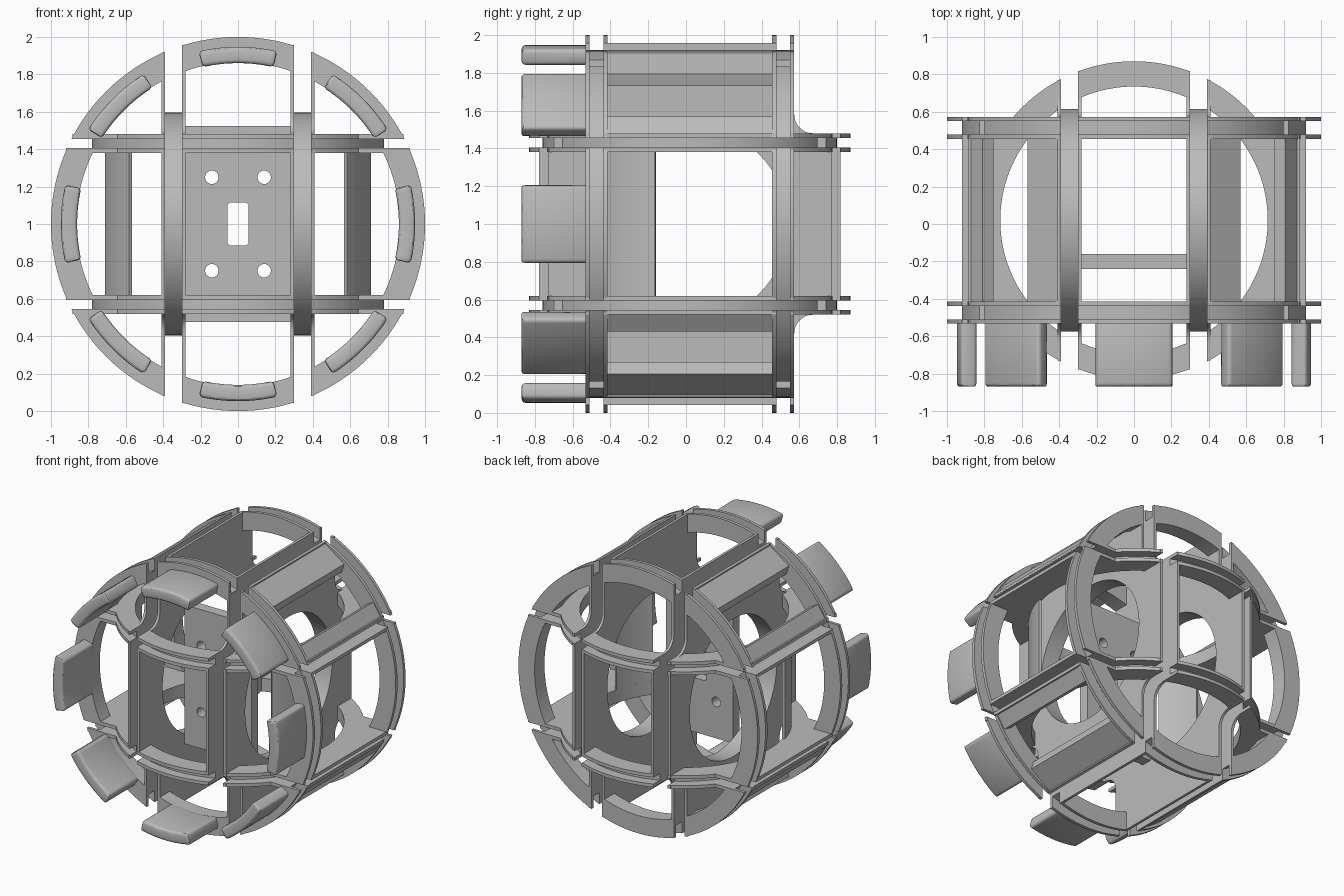
import bpy, bmesh
from math import cos, sin, pi, sqrt, radians, asin
from mathutils import Vector

if "Cube" in bpy.data.objects:
    bpy.data.objects.remove(bpy.data.objects["Cube"])

CENTRE = Vector((0, 0.02, 1))
grey = bpy.data.materials.new("plain_grey")
grey.use_nodes = True
grey.diffuse_color = (0.5, 0.5, 0.5, 1)
grey.node_tree.nodes["Principled BSDF"].inputs["Base Color"].default_value = (0.5, 0.5, 0.5, 1)


def arc(r, a0, a1, n):
    return [(r * cos(a0 + (a1 - a0) * i / n), r * sin(a0 + (a1 - a0) * i / n)) for i in range(n + 1)]


def circle(r, n=128):
    return arc(r, 0, 2 * pi, n)[:-1]


def sector(r0, r1, a0, a1, n=16):
    return arc(r1, a0, a1, n) + arc(r0, a1, a0, n)


def mirror4(q):
    """Complete a first-quadrant outline on all four sides."""
    pts = q + [(-u, v) for u, v in reversed(q)] + [(-u, -v) for u, v in q] + [(u, -v) for u, v in reversed(q)]
    return list(dict.fromkeys((round(u, 5), round(v, 5)) for u, v in pts))


def place(axis, u, v, w):
    return Vector({"x": (w, u, v), "y": (u, w, v), "z": (u, v, w)}[axis])


def add_prism(bm, axis, loops, lo, hi):
    """Extrude an outline with optional holes along an axis."""
    edges = []
    for loop in loops:
        vs = [bm.verts.new(place(axis, u, v, lo) + CENTRE) for u, v in loop]
        edges += [bm.edges.new((vs[i - 1], vs[i])) for i in range(len(vs))]
    fill = bmesh.ops.triangle_fill(bm, use_beauty=True, use_dissolve=False, edges=edges)
    faces = [g for g in fill["geom"] if isinstance(g, bmesh.types.BMFace)]
    ext = bmesh.ops.extrude_face_region(bm, geom=faces, use_keep_orig=True)
    bmesh.ops.translate(bm, verts=[g for g in ext["geom"] if isinstance(g, bmesh.types.BMVert)],
                        vec=place(axis, 0, 0, hi - lo))


def make(name, axis, prisms):
    bm = bmesh.new()
    for loops, lo, hi in prisms:
        add_prism(bm, axis, loops, lo, hi)
    bmesh.ops.recalc_face_normals(bm, faces=bm.faces)
    me = bpy.data.meshes.new(name)
    bm.to_mesh(me)
    bm.free()
    ob = bpy.data.objects.new(name, me)
    bpy.context.scene.collection.objects.link(ob)
    me.materials.append(grey)
    return ob


def both(loops, lo, hi):
    return [(loops, lo, hi), (loops, -hi, -lo)]


# Wall spans along each axis: inner wall, slot, outer wall
WALLS = {"x": (0.28, 0.30, 0.39, 0.41), "y": (0.435, 0.458, 0.53, 0.553), "z": (0.38, 0.405, 0.455, 0.48)}
BORE = {"x": 0.52, "y": 0.865, "z": 0.715}
FLOOR = {"x": 0.595, "y": 0.92, "z": 0.78}
SIDE, DRUM = WALLS["y"][3], 0.85


def outline(axis, w):
    if axis == "y":
        return circle(1)
    if axis == "z":
        reach = sqrt(DRUM ** 2 - SIDE ** 2)
        return mirror4([(sqrt(1 - w * w), SIDE)] + arc(DRUM, asin(SIDE / DRUM), pi / 2, 24))
    top, f = WALLS["z"][3], 0.1
    fillet = [(SIDE + f + u, top + f + v) for u, v in arc(f, 1.5 * pi, pi, 8)]
    return mirror4([(sqrt(DRUM ** 2 - w * w), top)] + fillet + [(SIDE, sqrt(1 - w * w))])


# Slot cutters
cutters = {a: make(a + "_slot_cutter", a, both([circle(4), circle(FLOOR[a])], WALLS[a][1], WALLS[a][2]))
           for a in "xyz"}

# Walls and slot floors of the three ring sets
frame = []
for a, (i0, i1, o0, o1) in WALLS.items():
    bore = circle(BORE[a])
    walls = make(a + "_walls", a, both([outline(a, (i0 + i1) / 2), bore], i0, i1)
                 + both([outline(a, (o0 + o1) / 2), bore], o0, o1))
    floor = make(a + "_slot_floor", a, both([circle(FLOOR[a]), bore], i1, o0))
    cuts = {"x": ("yz", ""), "y": ("xz", "xz"), "z": ("xy", "x")}[a]
    for ob, names in zip((walls, floor), cuts):
        for c in names:
            m = ob.modifiers.new("slot", "BOOLEAN")
            m.operation, m.solver, m.object = "DIFFERENCE", "EXACT", cutters[c]
        frame.append(ob)

# Front centre panel with four round holes and a slot
holes = [[(u + x, v + z) for u, v in circle(0.036, 24)] for x in (-0.14, 0.14) for z in (-0.25, 0.25)]
slot = mirror4([(0.055, 0.105), (0.045, 0.115)])
frame.append(make("centre_panel", "y", [([mirror4([(0.28, 0.525)])] + holes + [slot], -0.26, -0.18)]))

# Curved side walls
for name, s in (("right", -1), ("left", 1)):
    wall = [(s * u, -v) for u, v in sector(0.715, 0.735, radians(14.6), radians(37.5))]
    frame.append(make(name + "_curved_wall", "z", [([wall], -0.385, 0.385)]))

# Sloping lips in the four corner bays
LIPS = {"upper": [(0.39, 0.79), (0.39, 0.92), (0.57, 0.795), (0.55, 0.73)],
        "side": [(0.80, 0.46), (0.885, 0.46), (0.81, 0.57), (0.75, 0.535)]}
for name, pts in LIPS.items():
    frame.append(make(name + "_lips", "y", [([[(sx * u, sz * v) for u, v in pts]], -0.44, 0.44)
                                            for sx in (-1, 1) for sz in (-1, 1)]))

# Eight rounded tabs on the front ring
for k in range(8):
    mid = k * pi / 4
    tab = make("front_tab_%d" % (k + 1), "y", [([sector(0.86, 0.947, mid - 0.223, mid + 0.223)], -0.89, -0.535)])
    b = tab.modifiers.new("round", "BEVEL")
    b.width, b.segments, b.limit_method, b.angle_limit = 0.02, 3, "ANGLE", radians(40)
    frame.append(tab)

# Apply modifiers, drop the cutters and smooth the curved faces
graph = bpy.context.evaluated_depsgraph_get()
baked = [bpy.data.meshes.new_from_object(ob.evaluated_get(graph)) for ob in frame]
for ob, me in zip(frame, baked):
    ob.modifiers.clear()
    ob.data = me
for c in cutters.values():
    bpy.data.objects.remove(c)
bpy.ops.object.select_all(action="DESELECT")
for ob in frame:
    ob.select_set(True)
bpy.context.view_layer.objects.active = frame[0]
bpy.ops.object.shade_smooth_by_angle(angle=radians(30))
